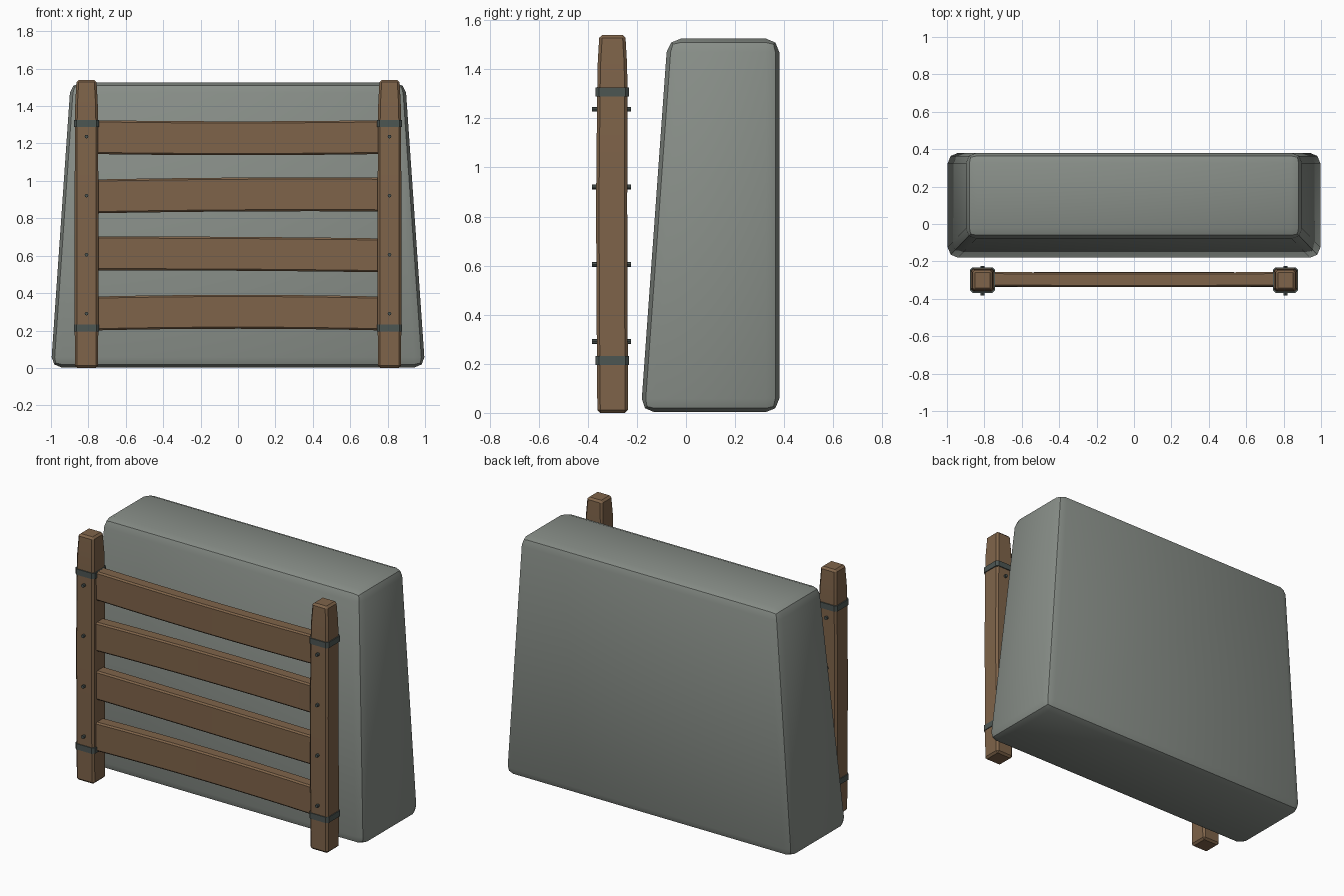
import bpy, bmesh, math
from mathutils import Vector

if "Cube" in bpy.data.objects:
    bpy.data.objects.remove(bpy.data.objects["Cube"])


def material(name, rgb):
    m = bpy.data.materials.new(name)
    m.diffuse_color = (*rgb, 1)
    m.use_nodes = True
    m.node_tree.nodes["Principled BSDF"].inputs["Base Color"].default_value = m.diffuse_color
    return m


STONE = material("grey stone", (0.245, 0.270, 0.245))
WOOD = material("brown wood", (0.212, 0.127, 0.068))
IRON = material("dark iron", (0.073, 0.092, 0.086))


def finish(name, bm, mat, bevel=0.0, segments=1, edge_rule=None):
    """Bevel the sharp edges, shade smooth by angle and link the object."""
    bmesh.ops.recalc_face_normals(bm, faces=bm.faces)
    if bevel:
        edges = [e for e in bm.edges if e.calc_face_angle(0) > math.radians(40)
                 and (edge_rule is None or edge_rule(e))]
        bmesh.ops.bevel(bm, geom=edges, offset=bevel, segments=segments,
                        profile=0.5, affect='EDGES')
    me = bpy.data.meshes.new(name)
    bm.to_mesh(me)
    bm.free()
    me.shade_smooth()
    me.set_sharp_from_angle(angle=math.radians(30))
    me.materials.append(mat)
    ob = bpy.data.objects.new(name, me)
    bpy.context.collection.objects.link(ob)
    return ob


def loft(rings):
    """Closed solid through a list of four-cornered rings."""
    bm = bmesh.new()
    loops = [[bm.verts.new(p) for p in ring] for ring in rings]
    for a, b in zip(loops, loops[1:]):
        for i in range(4):
            j = (i + 1) % 4
            bm.faces.new((a[i], a[j], b[j], b[i]))
    bm.faces.new(loops[0][::-1])
    bm.faces.new(loops[-1])
    return bm


def flat_ring(x0, x1, y0, y1, z):
    return [(x0, y0, z), (x1, y0, z), (x1, y1, z), (x0, y1, z)]


# Tapered stone block, with an upright back
finish("stone_block", loft([flat_ring(-1.0, 1.0, -0.184, 0.38, 0.003),
                            flat_ring(-0.895, 0.895, -0.075, 0.38, 1.525)]),
       STONE, 0.055, 2)

PX, PY = 0.81, -0.30
# Post outline: height, half width, sideways lean, depth lean
POST = [(0, 0.062, 0, 0.001), (0.21, 0.063, 0, 0), (0.85, 0.0635, 0, -0.003),
        (1.3, 0.062, 0, 0), (1.42, 0.060, 0, 0), (1.54, 0.053, 0, 0)]

for side, s in (("left", -1), ("right", 1)):
    # Upright post
    rings = [flat_ring(s * PX + dx - h, s * PX + dx + h, PY + dy - h, PY + dy + h, z)
             for z, h, dx, dy in POST]
    finish(side + "_post", loft(rings), WOOD, 0.012)

    # Iron bands around the post
    for label, z in (("lower", 0.213), ("upper", 1.307)):
        h = 0.068
        bm = loft([flat_ring(s * PX - h, s * PX + h, PY - h, PY + h, z + dz)
                   for dz in (-0.018, 0.018)])
        finish(f"{side}_{label}_band", bm, IRON, 0.014, 1,
               lambda e: abs(e.verts[0].co.z - e.verts[1].co.z) > 0.01)

    # Bolts passing through the post from front to back
    for i, z in enumerate((0.29, 0.605, 0.921, 1.237)):
        bm = bmesh.new()
        bmesh.ops.create_cone(bm, cap_ends=True, segments=8, radius1=0.010,
                              radius2=0.010, depth=0.158)
        for v in bm.verts:
            v.co = Vector((s * PX + v.co.x, -0.303 + v.co.z, z + v.co.y))
        finish(f"{side}_bolt_{i + 1}", bm, IRON)

# Slightly warped planks: middle height, tilt, bow in height, bow in depth
PLANKS = [(0.291, 0.0, 0.009, 0.003), (0.607, -0.005, 0.003, -0.003),
          (0.922, 0.005, 0.005, 0.004), (1.234, 0.0, -0.006, -0.003)]
for i, (zc, tilt, bow, warp) in enumerate(PLANKS):
    rings = []
    for k in range(9):
        t = k / 4 - 1
        arch = 1 - t * t
        z = zc + tilt * t + bow * arch
        y = -0.297 + warp * (arch - 0.5)
        hz, hy = 0.0905, 0.039
        rings.append([(0.77 * t, y - hy, z - hz), (0.77 * t, y + hy, z - hz),
                      (0.77 * t, y + hy, z + hz), (0.77 * t, y - hy, z + hz)])
    finish(f"plank_{i + 1}", loft(rings), WOOD, 0.009)
